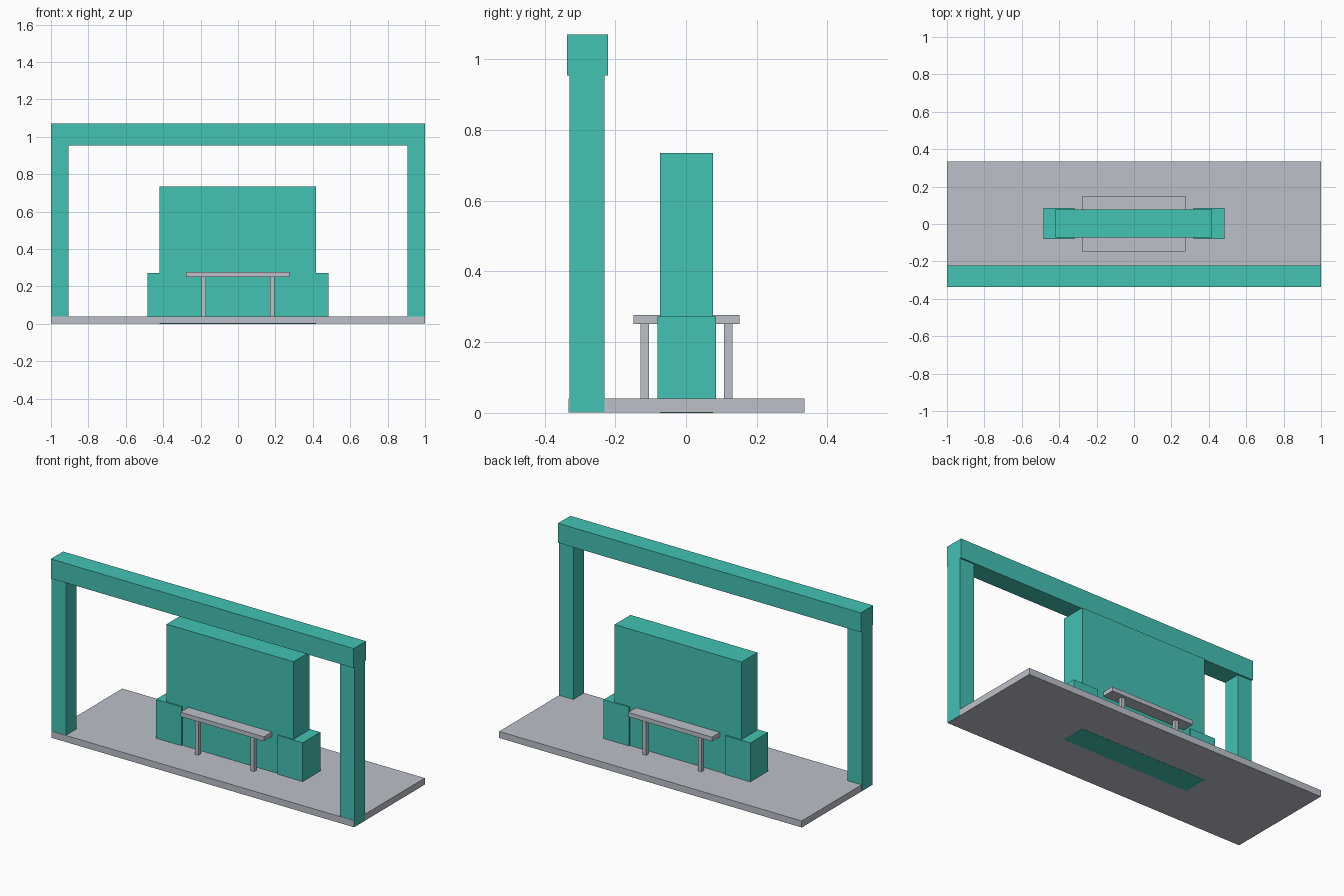
import bpy

default_cube = bpy.data.objects.get("Cube")
if default_cube:
    bpy.data.objects.remove(default_cube, do_unlink=True)


def make_material(name, rgb):
    mat = bpy.data.materials.new(name)
    mat.use_nodes = True
    colour = (*rgb, 1.0)
    mat.diffuse_color = colour
    mat.node_tree.nodes["Principled BSDF"].inputs["Base Color"].default_value = colour
    return mat


teal = make_material("teal", (0.056, 0.54, 0.456))
grey = make_material("light grey", (0.503, 0.533, 0.584))


def box(name, x, y, z, mat):
    """Add a box from its (low, high) ranges on each axis."""
    ranges = (x, y, z)
    bpy.ops.mesh.primitive_cube_add(size=1)
    obj = bpy.context.object
    obj.name = name
    obj.data.name = name
    centre = [(a + b) / 2 for a, b in ranges]
    size = [b - a for a, b in ranges]
    for v in obj.data.vertices:
        v.co = [c + s * k for c, s, k in zip(centre, size, v.co)]
    obj.data.materials.append(mat)
    return obj


def mirrored(side, low, high):
    """Range on the given side of the centre, always low to high."""
    return tuple(sorted((side * low, side * high)))


# Ground slab
box("base_slab", (-0.999, 0.999), (-0.332, 0.335), (0.001, 0.04), grey)

# Gateway: two posts and a cross beam
for side, label in ((1, "left"), (-1, "right")):
    box(f"{label}_post", mirrored(side, 0.905, 1.0), (-0.33, -0.23), (0.002, 0.956), teal)
box("top_beam", (-1, 1), (-0.337, -0.221), (0.954, 1.07), teal)

# Central panel with a low block at each end
box("central_panel", (-0.42, 0.418), (-0.073, 0.077), (0, 0.735), teal)
for side, label in ((1, "left"), (-1, "right")):
    box(f"{label}_end_block", mirrored(side, 0.317, 0.484), (-0.081, 0.085), (0.03, 0.272), teal)

# Bench seat running through the panel, with legs front and back
box("bench_seat", (-0.277, 0.275), (-0.148, 0.151), (0.251, 0.277), grey)
for side, label in ((1, "left"), (-1, "right")):
    for y, end in (((-0.128, -0.105), "front"), ((0.108, 0.131), "back")):
        box(f"{end}_{label}_bench_leg", mirrored(side, 0.172, 0.195), y, (0.03, 0.255), grey)
